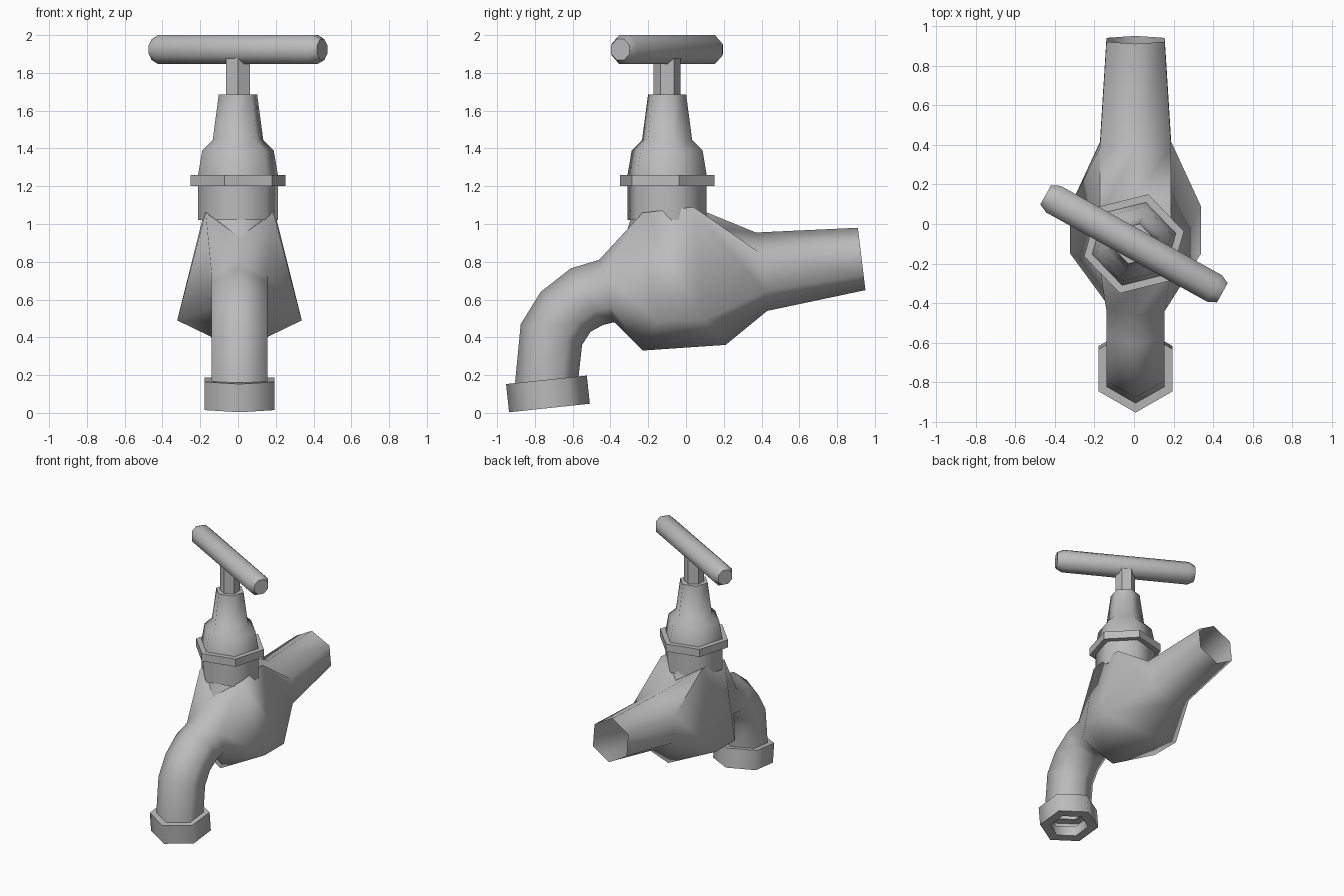
import bpy, bmesh, math
from mathutils import Vector, Matrix

cube = bpy.data.objects.get("Cube")
if cube:
    bpy.data.objects.remove(cube, do_unlink=True)

metal = bpy.data.materials.new("grey metal")
metal.use_nodes = True
GREY = (0.5, 0.5, 0.5, 1)
metal.diffuse_color = GREY
metal.node_tree.nodes["Principled BSDF"].inputs["Base Color"].default_value = GREY


def loft(name, rings, cap_start=False, cap_end=False, smooth=65, flip=False):
    """Skin a list of rings that share a point count."""
    bm = bmesh.new()
    rows = [[bm.verts.new(p) for p in ring] for ring in rings]
    n = len(rows[0])
    for a, b in zip(rows, rows[1:]):
        for i in range(n):
            j = (i + 1) % n
            bm.faces.new((a[i], a[j], b[j], b[i]))
    if cap_start:
        bm.faces.new(rows[0][::-1])
    if cap_end:
        bm.faces.new(rows[-1])
    bmesh.ops.recalc_face_normals(bm, faces=bm.faces[:])
    mesh = bpy.data.meshes.new(name)
    bm.to_mesh(mesh)
    bm.free()
    mesh.materials.append(metal)
    obj = bpy.data.objects.new(name, mesh)
    bpy.context.collection.objects.link(obj)
    if smooth:
        bpy.ops.object.select_all(action='DESELECT')
        obj.select_set(True)
        bpy.context.view_layer.objects.active = obj
        bpy.ops.object.shade_smooth_by_angle(angle=math.radians(smooth))
    return obj


def turned(name, profile, matrix, sides=6, start=0, **options):
    """Loft (radius, height) steps about the local z axis."""
    rings = []
    for r, h in profile:
        angles = [math.radians(start) + math.tau * i / sides for i in range(sides)]
        rings.append([matrix @ Vector((r * math.cos(a), r * math.sin(a), h)) for a in angles])
    return loft(name, rings, **options)


MID = 0.008


def section(top, bottom, width=0.147, upper=None, lower=None):
    """Six-sided pipe section, pointed at top and bottom, mirrored in x."""
    t, b = Vector((0, *top)), Vector((0, *bottom))
    side = Vector((width, 0, 0))
    up = Vector(upper) if upper else t.lerp(b, 0.25) + side
    low = Vector(lower) if lower else t.lerp(b, 0.75) + side
    flip = Vector((-1, 1, 1))
    points = [t, up, low, b, low * flip, up * flip]
    return [p + Vector((MID, 0, 0)) for p in points]


# Spout, belly and inlet pipe in one skin
loft("body", [
    section((-0.905, 0.16), (-0.57, 0.18)),
    section((-0.875, 0.47), (-0.55, 0.36)),
    section((-0.77, 0.64), (-0.505, 0.43)),
    section((-0.61, 0.765), (-0.44, 0.465)),
    section((-0.46, 0.81), (-0.38, 0.48)),
    section((-0.32, 0.93), (-0.23, 0.33), upper=(0.18, -0.23, 1.06), lower=(0.33, -0.15, 0.49)),
    section((0.14, 0.98), (0.21, 0.36), upper=(0.18, 0.04, 1.09), lower=(0.33, 0.09, 0.49)),
    section((0.37, 0.955), (0.43, 0.54), 0.18),
    section((0.91, 0.98), (0.95, 0.65)),
])

# Hollow collar on the spout mouth
tilt = Matrix.Translation((MID, -0.723, 0.026)) @ Matrix.Rotation(math.radians(6), 4, 'X')
turned("spout_collar", [(0.15, 0.15), (0.215, 0.15), (0.215, 0), (0.14, 0), (0.14, 0.08)],
       tilt, start=30, smooth=65)

# Valve stack
axis = Matrix.Translation((0, -0.1, 0))
turned("throat", [(0.235, 0.91), (0.18, 1.08)],
       Matrix.Translation((MID, -0.095, 0)), start=30)
turned("neck", [(0.18, 1.02), (0.217, 1.02), (0.217, 1.2)], axis, start=14)
turned("nut", [(0.15, 1.2), (0.26, 1.2), (0.26, 1.26), (0.15, 1.26)], axis, start=14, smooth=30)
turned("bonnet", [(0.218, 1.26), (0.195, 1.39), (0.138, 1.445), (0.105, 1.685)],
       axis, start=14, cap_end=True)
turned("stem", [(0.072, 1.68), (0.072, 1.88)], axis, start=30, smooth=0)

# Cross handle with chamfered ends
bar = (Matrix.Translation((0, -0.1, 1.92)) @ Matrix.Rotation(math.radians(-29), 4, 'Z')
       @ Matrix.Rotation(math.radians(90), 4, 'Y'))
turned("handle", [(0.06, -0.51), (0.083, -0.465), (0.083, 0.465), (0.06, 0.51)],
       bar, sides=8, start=22.5, cap_start=True, cap_end=True, smooth=50)

# Seat the handle top at full height
bpy.data.objects["handle"].location.z = 0.08 - 0.083 * math.cos(math.radians(22.5))
